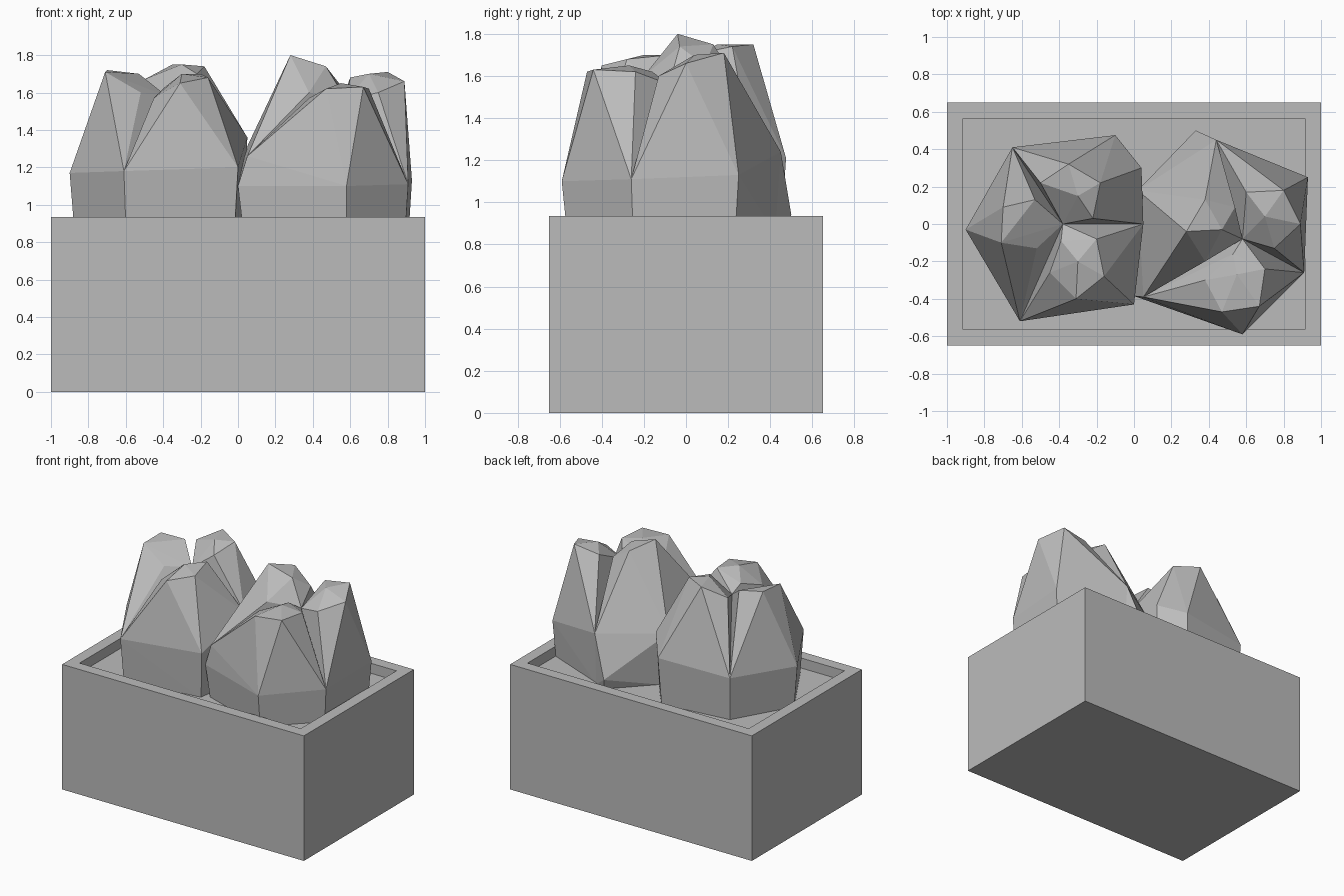
import bpy
import bmesh
from mathutils import Vector

default_cube = bpy.data.objects.get("Cube")
if default_cube:
    bpy.data.objects.remove(default_cube, do_unlink=True)

# One neutral colour for everything
grey = bpy.data.materials.new("stone_grey")
grey.use_nodes = True
grey.diffuse_color = (0.5, 0.5, 0.5, 1)
grey.node_tree.nodes["Principled BSDF"].inputs["Base Color"].default_value = grey.diffuse_color

SOIL_LEVEL = 0.86
RIM_LEVEL = 0.935


def finish(name, bm):
    """Turn a bmesh into a flat shaded object."""
    bmesh.ops.recalc_face_normals(bm, faces=bm.faces)
    mesh = bpy.data.meshes.new(name)
    bm.to_mesh(mesh)
    bm.free()
    mesh.materials.append(grey)
    obj = bpy.data.objects.new(name, mesh)
    bpy.context.collection.objects.link(obj)
    return obj


def planter_box(name, width, depth, rim):
    """Open box: inset the top face, then sink it to form the soil bed."""
    bm = bmesh.new()
    bmesh.ops.create_cube(bm, size=1)
    bmesh.ops.scale(bm, vec=(width, depth, RIM_LEVEL), verts=bm.verts)
    bmesh.ops.translate(bm, vec=(0, 0, RIM_LEVEL / 2), verts=bm.verts)
    top = max(bm.faces, key=lambda face: face.calc_center_median().z)
    bmesh.ops.inset_region(bm, faces=[top], thickness=rim)
    bed = bmesh.ops.extrude_face_region(bm, geom=[top])
    corners = [v for v in bed["geom"] if isinstance(v, bmesh.types.BMVert)]
    bmesh.ops.translate(bm, vec=(0, 0, SOIL_LEVEL - RIM_LEVEL), verts=corners)
    if top.is_valid:
        bmesh.ops.delete(bm, geom=[top], context="FACES_ONLY")
    return finish(name, bm)


def lobe(name, middle, shoulders, crown):
    """Faceted lobe: hull over a tapered foot, wide shoulders and a small crown."""
    core = Vector(middle)
    points = [Vector(p) for p in shoulders + crown] + [core]
    for p in shoulders + [middle]:
        foot = core.lerp(Vector(p), 0.95)
        foot.z = SOIL_LEVEL - 0.01
        points.append(foot)
    bm = bmesh.new()
    for p in points:
        bm.verts.new(p)
    hull = bmesh.ops.convex_hull(bm, input=bm.verts)
    loose = set(hull["geom_interior"]) | set(hull["geom_unused"])
    verts = [v for v in loose if isinstance(v, bmesh.types.BMVert)]
    bmesh.ops.delete(bm, geom=verts, context="VERTS")
    return finish(name, bm)


planter_box("planter_box", 2, 1.3, 0.12)

# Shrub on the -x side: shoulder points shared by neighbouring lobes
middle = (-0.38, 0, 1.58)
side = (-0.9, -0.03, 1.17)
back_outer = (-0.65, 0.41, 1.18)
back_inner = (-0.1, 0.475, 1.21)
inner_back = (0.04, 0.3, 1.3)
inner = (0.05, 0, 1.36)
front_inner = (0, -0.43, 1.2)
front_outer = (-0.61, -0.52, 1.18)

lobe("right_shrub_side_lobe", middle, [front_outer, side, back_outer],
     [(-0.71, -0.1, 1.71), (-0.7, 0.09, 1.72), (-0.53, 0.13, 1.7), (-0.52, -0.13, 1.6)])
lobe("right_shrub_front_lobe", middle, [inner, front_inner, front_outer],
     [(-0.39, -0.09, 1.63), (-0.2, -0.08, 1.7), (-0.16, -0.28, 1.68),
      (-0.31, -0.4, 1.65), (-0.45, -0.26, 1.57), (-0.3, -0.2, 1.7)])
lobe("right_shrub_back_lobe", middle, [back_outer, back_inner, inner_back, inner],
     [(-0.5, 0.22, 1.67), (-0.35, 0.32, 1.75), (-0.18, 0.22, 1.74),
      (-0.22, 0.03, 1.7), (-0.3, 0.15, 1.75)])

# Shrub on the +x side
middle = (0.58, -0.08, 1.56)
front_inner = (0.05, -0.39, 1.26)
inner_foot = (0, -0.385, 1.1)
front = (0.58, -0.59, 1.1)
side_front = (0.91, -0.26, 1.11)
side_back = (0.93, 0.25, 1.13)
back = (0.44, 0.45, 1.24)
back_foot = (0.33, 0.5, 0.94)
inner_back = (0.02, 0.18, 1.25)

lobe("left_shrub_front_lobe", middle, [inner_foot, front_inner, front, side_front],
     [(0.38, -0.3, 1.57), (0.47, -0.47, 1.62), (0.67, -0.44, 1.63),
      (0.7, -0.24, 1.62), (0.53, -0.16, 1.62), (0.55, -0.27, 1.65)])
lobe("left_shrub_side_lobe", middle, [side_front, side_back, back],
     [(0.6, 0.17, 1.68), (0.8, 0.18, 1.71), (0.89, 0, 1.66),
      (0.75, -0.13, 1.6), (0.7, 0.04, 1.7)])
lobe("left_shrub_back_lobe", middle, [back, back_foot, inner_back, inner_foot, front_inner],
     [(0.28, -0.04, 1.8), (0.38, 0.13, 1.75), (0.47, -0.03, 1.74),
      (0.54, 0.09, 1.65), (0.38, -0.2, 1.6)])
